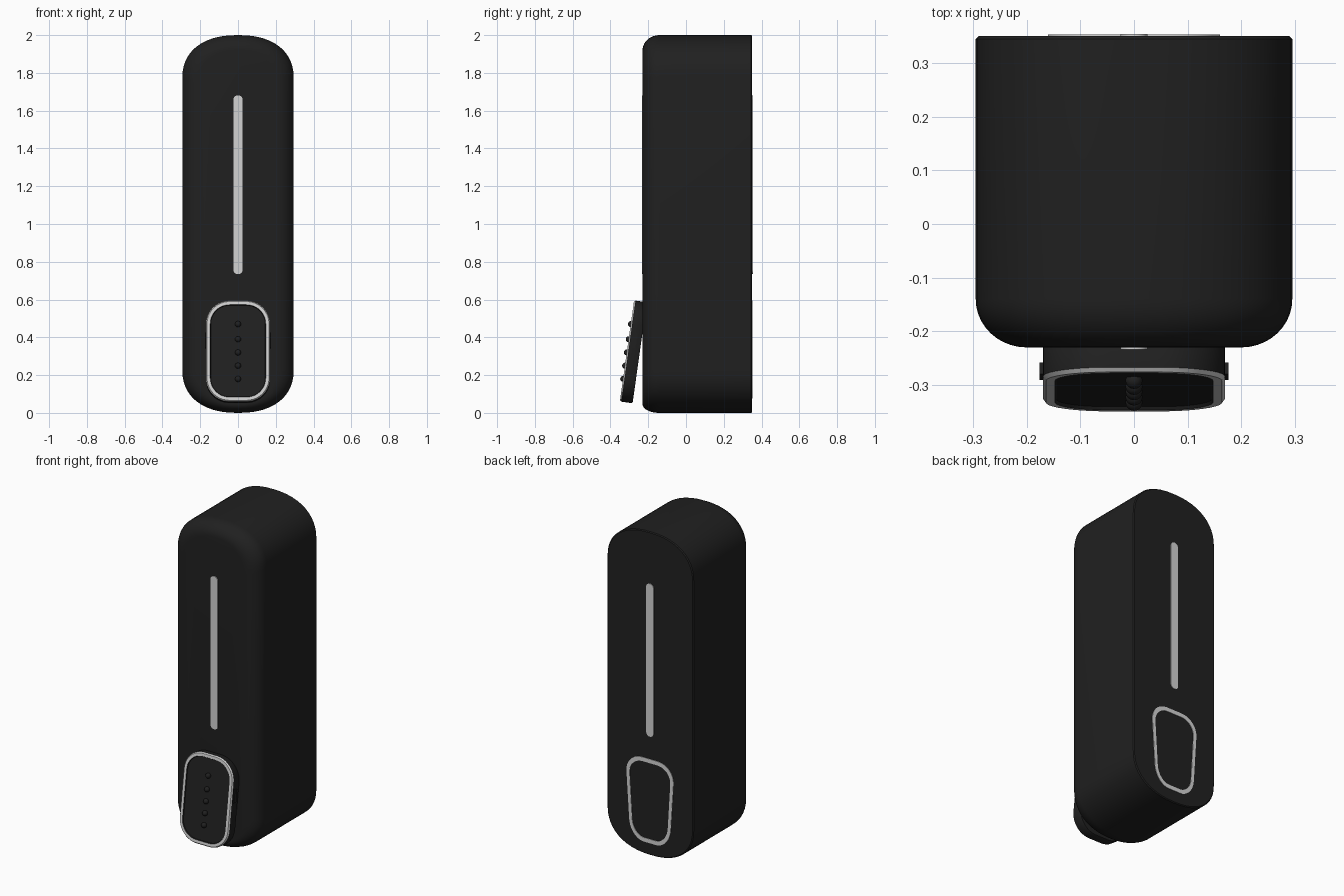
import bpy, bmesh, math
from mathutils import Matrix

if "Cube" in bpy.data.objects:
    bpy.data.objects.remove(bpy.data.objects["Cube"])


def material(name, v):
    m = bpy.data.materials.new(name)
    m.diffuse_color = (v, v, v, 1)
    m.use_nodes = True
    m.node_tree.nodes["Principled BSDF"].inputs["Base Color"].default_value = m.diffuse_color
    return m


BLACK = material("matte black", 0.0145)
WHITE = material("light grey", 0.65)


def capsule(hw, z0, z1, b=0.23, n=2.3, steps=24):
    """Upright outline with domed, slightly squared ends."""
    pts = []
    for zc, s in ((z1 - b, 1), (z0 + b, -1)):
        for i in range(steps + 1):
            a = math.pi * i / steps
            c, q = math.cos(a) * s, math.sin(a) * s
            pts.append((hw * math.copysign(abs(c) ** (2 / n), c),
                        zc + b * math.copysign(abs(q) ** (2 / n), q)))
    return pts


def rounded(hw, hh, r, taper=0.0, zc=0.0, steps=10):
    """Rounded rectangle, optionally narrower at the bottom."""
    pts = []
    for k, (sx, sz) in enumerate(((1, 1), (-1, 1), (-1, -1), (1, -1))):
        for i in range(steps + 1):
            a = math.pi / 2 * (k + i / steps)
            x = sx * (hw - r) + r * math.cos(a)
            z = sz * (hh - r) + r * math.sin(a)
            pts.append((x * (1 - taper * (hh - z) / (2 * hh)), z + zc))
    return pts


def loft(name, rings, bands=None, mats=(BLACK,), closed=False, matrix=None):
    """Skin a list of (y, outline) rings; bands gives the material of each band."""
    bm = bmesh.new()
    vs = [[bm.verts.new((x, y, z)) for x, z in pts] for y, pts in rings]
    n, m = len(vs[0]), len(vs)
    for j in range(m if closed else m - 1):
        a, b = vs[j], vs[(j + 1) % m]
        for i in range(n):
            k = (i + 1) % n
            f = bm.faces.new((a[i], a[k], b[k], b[i]))
            f.material_index = bands[j] if bands else 0
    if not closed:
        bm.faces.new(vs[0])
        bm.faces.new(vs[-1])
    bmesh.ops.recalc_face_normals(bm, faces=bm.faces)
    return finish(name, bm, mats, matrix)


def finish(name, bm, mats, matrix=None):
    me = bpy.data.meshes.new(name)
    bm.to_mesh(me)
    bm.free()
    for mt in mats:
        me.materials.append(mt)
    ob = bpy.data.objects.new(name, me)
    bpy.context.collection.objects.link(ob)
    if matrix:
        ob.matrix_world = matrix
    bpy.ops.object.select_all(action='DESELECT')
    ob.select_set(True)
    bpy.context.view_layer.objects.active = ob
    bpy.ops.object.shade_smooth_by_angle(angle=math.radians(35))
    return ob


# Housing: crisp back edge, generous front fillet
rings = [(0.35, capsule(0.290, 0.005, 1.995)), (0.345, capsule(0.295, 0, 2))]
for i in range(11):
    t = math.pi / 2 * i / 10
    d = 1 - math.cos(t)
    rings.append((-0.14 - 0.09 * math.sin(t),
                  capsule(0.295 - 0.095 * d, 0.045 * d, 2 - 0.08 * d,
                          0.23 - 0.05 * d)))
loft("housing", rings)

# Level strips on front and back
for name, y, s in (("front_level_strip", -0.23, -1), ("back_level_strip", 0.35, 1)):
    strip = rounded(0.025, 0.473, 0.024, zc=1.208)
    loft(name, [(y - s * 0.004, strip), (y + s * 0.004, strip)], mats=(WHITE,))

# Outline ring on the back
outer = rounded(0.168, 0.26, 0.115, 0.2, 0.335)
inner = rounded(0.145, 0.235, 0.095, 0.2, 0.335)
loft("back_ring", [(0.347, outer), (0.353, outer), (0.353, inner), (0.347, inner)],
     mats=(WHITE,), closed=True)

# Tilted push lever with light rim and sunken pad
tilt = Matrix.Translation((0, -0.3125, 0.328)) @ Matrix.Rotation(math.radians(-8), 4, 'X')
loft("push_lever",
     [(0.068, rounded(0.166, 0.266, 0.121)), (0.062, rounded(0.170, 0.270, 0.125)),
      (0.008, rounded(0.170, 0.270, 0.125)), (0.000, rounded(0.164, 0.264, 0.119)),
      (0.000, rounded(0.147, 0.247, 0.102)), (0.006, rounded(0.144, 0.244, 0.099))],
     bands=[0, 0, 1, 1, 0], mats=(BLACK, WHITE), matrix=tilt)

# Grip bumps down the pad
bm = bmesh.new()
for z in (0.18, 0.25, 0.32, 0.39, 0.47):
    bmesh.ops.create_uvsphere(bm, u_segments=16, v_segments=10, radius=0.016,
                              matrix=Matrix.Translation((0, 0.001, (z - 0.328) / 0.99)))
finish("grip_bumps", bm, (BLACK,), tilt)

# Hinge tabs on both sides of the lever
bm = bmesh.new()
for s in (-1, 1):
    bmesh.ops.create_cube(bm, size=1, matrix=Matrix.Translation((s * 0.168, 0.03, 0.06))
                          @ Matrix.Diagonal((0.016, 0.022, 0.08, 1)))
finish("hinge_tabs", bm, (BLACK,), tilt)
